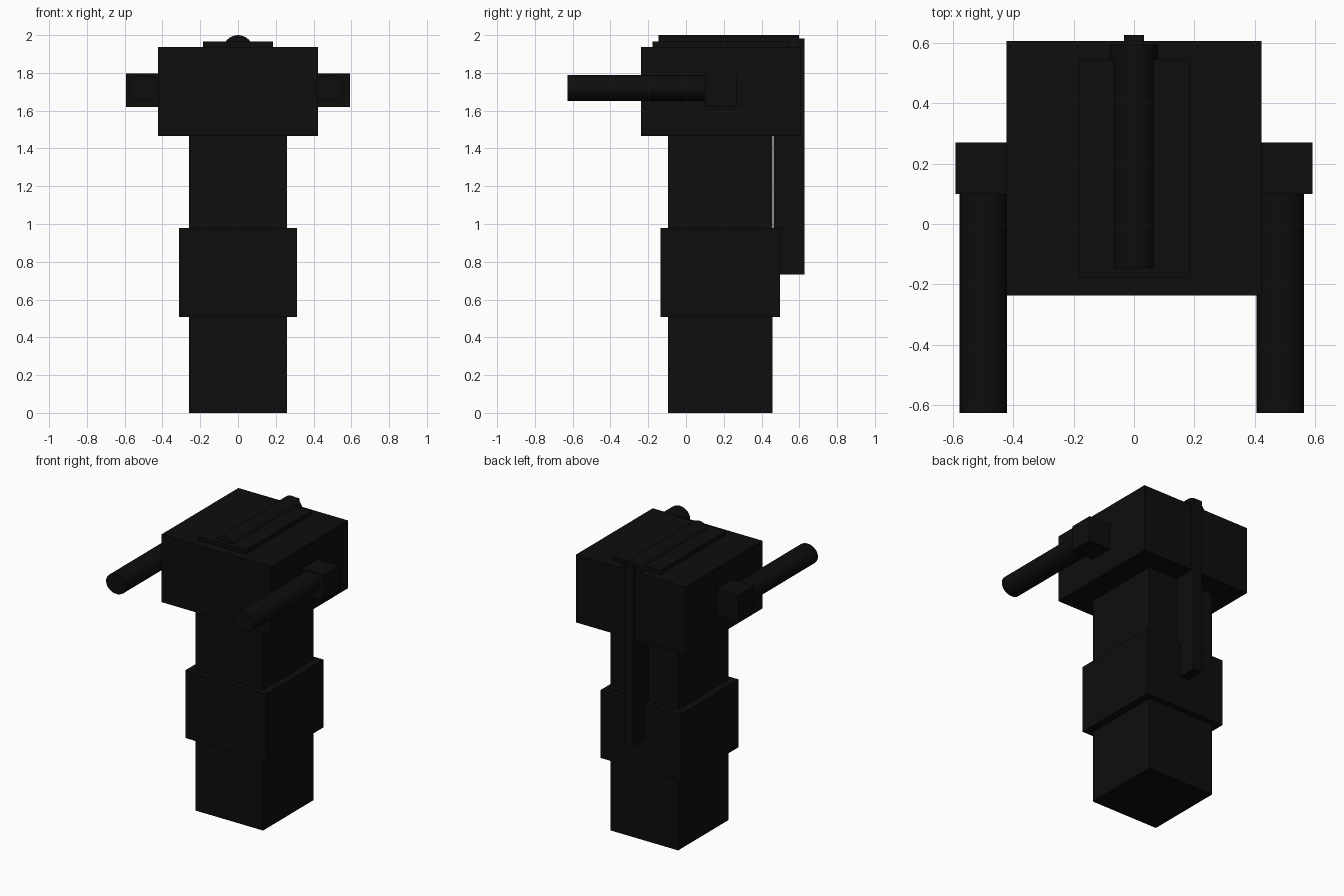
import bpy
from math import pi

if "Cube" in bpy.data.objects:
    bpy.data.objects.remove(bpy.data.objects["Cube"])


def paint(obj):
    obj.data.materials.append(black)
    return obj


def box(name, x, y, z):
    """Box from (min, max) ranges on each axis."""
    bpy.ops.mesh.primitive_cube_add(size=1, location=[(a + b) / 2 for a, b in (x, y, z)])
    obj = bpy.context.object
    obj.name = name
    obj.scale = [b - a for a, b in (x, y, z)]
    bpy.ops.object.transform_apply(location=False, rotation=False, scale=True)
    return paint(obj)


def rod(name, x, z, rx, rz, y):
    """Round bar lying along y, with an oval section."""
    bpy.ops.mesh.primitive_cylinder_add(vertices=32, radius=1, depth=y[1] - y[0],
                                        location=(x, (y[0] + y[1]) / 2, z),
                                        rotation=(pi / 2, 0, 0))
    obj = bpy.context.object
    obj.name = name
    obj.scale = (rx, rz, 1)
    bpy.ops.object.transform_apply(location=False, rotation=True, scale=True)
    bpy.ops.object.shade_smooth_by_angle()
    return paint(obj)


black = bpy.data.materials.new("black")
black.diffuse_color = (0.004, 0.004, 0.004, 1)
black.use_nodes = True
black.node_tree.nodes["Principled BSDF"].inputs["Base Color"].default_value = black.diffuse_color

# Post, collar and head
box("post", (-0.26, 0.26), (-0.095, 0.458), (0, 1.47))
box("collar", (-0.312, 0.312), (-0.135, 0.498), (0.508, 0.98))
box("head", (-0.423, 0.423), (-0.238, 0.608), (1.465, 1.938))

# Top plate with a round ridge
box("top_plate", (-0.185, 0.185), (-0.178, 0.547), (1.93, 1.966))
rod("top_ridge", 0, 1.92, 0.08, 0.08, (-0.146, 0.598))

# Strip down the back
box("back_strip", (-0.034, 0.034), (0.464, 0.627), (0.733, 1.981))

# Side brackets and handles
for side, s, cx in (("left", -1, -0.5), ("right", 1, 0.486)):
    box(side + "_bracket", sorted((s * 0.41, s * 0.593)), (0.10, 0.27), (1.62, 1.798))
    rod(side + "_handle", cx, 1.72, 0.079, 0.07, (-0.627, 0.11))
